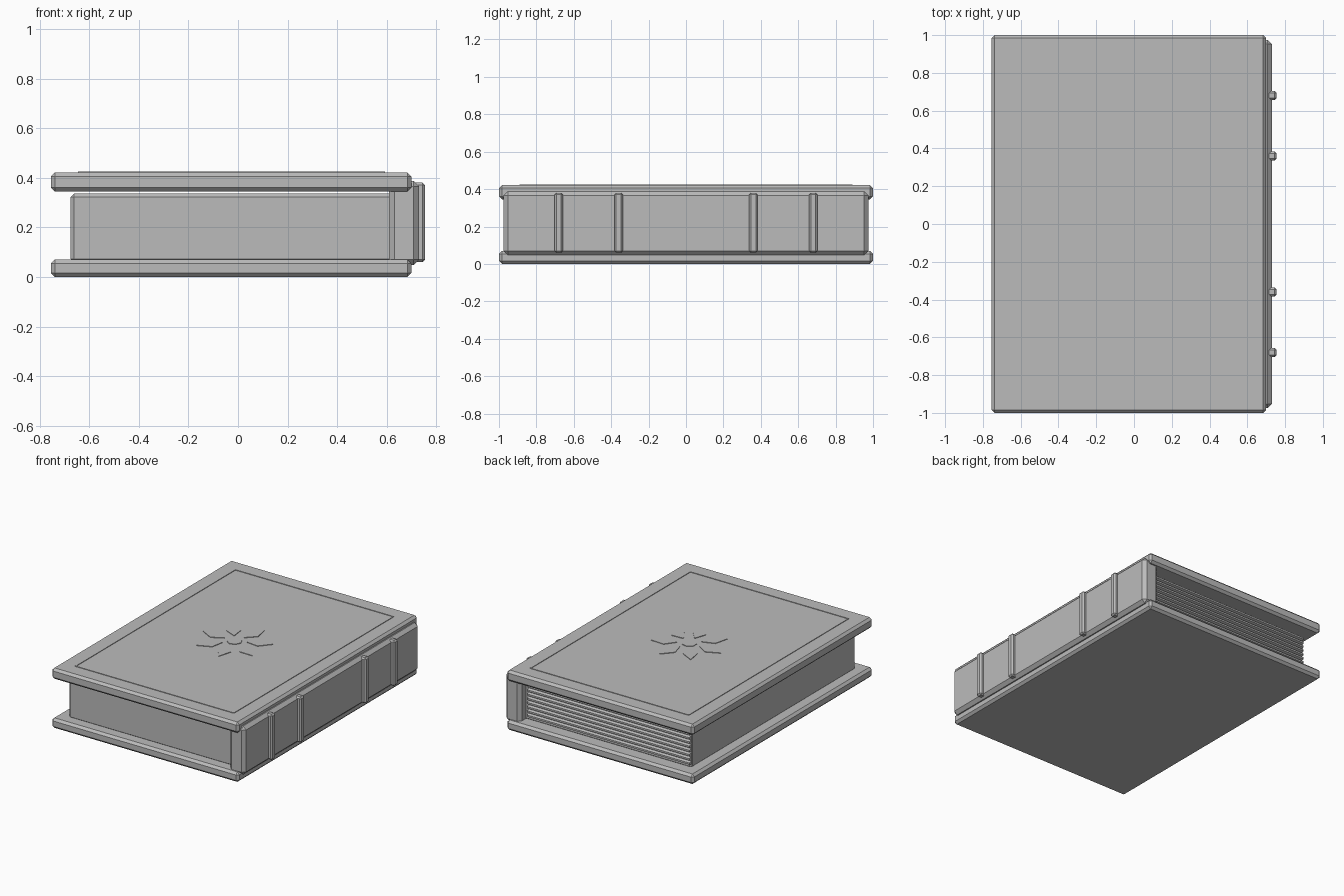
import bpy, bmesh, math

if "Cube" in bpy.data.objects:
    bpy.data.objects.remove(bpy.data.objects["Cube"])

grey = bpy.data.materials.new("plain grey")
grey.diffuse_color = (0.5, 0.5, 0.5, 1)
grey.use_nodes = True
grey.node_tree.nodes["Principled BSDF"].inputs["Base Color"].default_value = grey.diffuse_color


def finish(name, bm):
    bmesh.ops.recalc_face_normals(bm, faces=bm.faces)
    me = bpy.data.meshes.new(name)
    bm.to_mesh(me)
    bm.free()
    me.materials.append(grey)
    ob = bpy.data.objects.new(name, me)
    bpy.context.collection.objects.link(ob)
    return ob


def box(name, lo, hi, bevel=0.0):
    """Chamfered box between two corners."""
    bm = bmesh.new()
    bmesh.ops.create_cube(bm, size=1)
    for v in bm.verts:
        v.co = [(a + b) / 2 + c * (b - a) for a, b, c in zip(lo, hi, v.co)]
    if bevel:
        bmesh.ops.bevel(bm, geom=bm.edges[:], offset=bevel, segments=1,
                        affect='EDGES')
    return finish(name, bm)


def prism(bm, points, shift):
    """Extrude a polygon along a vector."""
    face = bm.faces.new([bm.verts.new(p) for p in points])
    ext = bmesh.ops.extrude_face_region(bm, geom=[face])["geom"]
    bmesh.ops.translate(bm, vec=shift,
                        verts=[g for g in ext if isinstance(g, bmesh.types.BMVert)])


# covers
box("bottom_cover", (-0.755, -1, 0), (0.70, 1, 0.07), 0.016)
box("top_cover", (-0.755, -1, 0.345), (0.70, 1, 0.421), 0.016)

# spine and its raised bands
box("spine", (0.61, -0.975, 0.048), (0.73, 0.975, 0.387), 0.022)
for y in (-0.68, -0.36, 0.36, 0.68):
    box("spine_band", (0.70, y - 0.023, 0.06), (0.755, y + 0.023, 0.38), 0.01)

# page block
box("pages", (-0.675, -0.92, 0.06), (0.625, 0.905, 0.336), 0.013)

# page ridges on the back end
bm = bmesh.new()
count, z0, z1 = 8, 0.085, 0.322
step = (z1 - z0) / count
for i in range(count):
    z = z0 + i * step
    prism(bm, [(-0.672, 0.90, z), (-0.672, 0.922, z + step * 0.3),
               (-0.672, 0.922, z + step * 0.7), (-0.672, 0.90, z + step)],
          (1.262, 0, 0))
finish("page_ridges", bm)

# thin border line on the top cover
cx, w, h, t, zt = -0.027, 0.615, 0.887, 0.008, 0.419
up = (0, 0, 0.006)
bm = bmesh.new()
for s in (-1, 1):
    for ax, ay, bx, by in ((-w, s * h - t / 2, w, s * h + t / 2),
                           (s * w - t / 2, -h, s * w + t / 2, h)):
        prism(bm, [(cx + ax, ay, zt), (cx + bx, ay, zt),
                   (cx + bx, by, zt), (cx + ax, by, zt)], up)
finish("cover_border", bm)

# seven-petal flower on the top cover
bm = bmesh.new()


def polar(r, a):
    return (cx + r * math.cos(a), r * math.sin(a), zt)


for k in range(7):
    a = math.radians(24) + k * math.tau / 7
    prism(bm, [polar(0.08, a), polar(0.165, a - 0.28),
               polar(0.25, a), polar(0.165, a + 0.28)], up)
prism(bm, [polar(0.05, k * math.tau / 7) for k in range(7)], up)
finish("cover_flower", bm)
